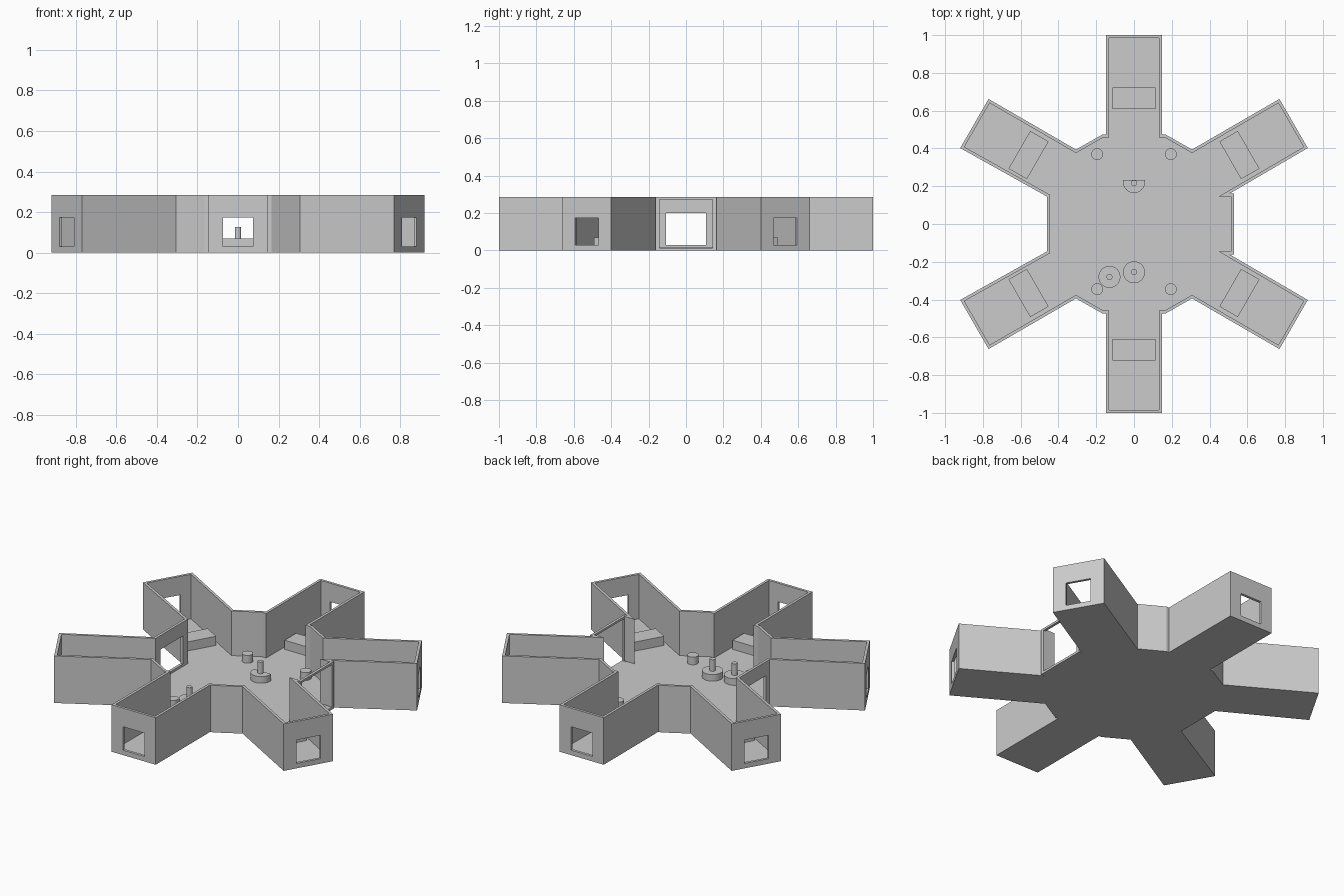
import bpy, bmesh, math
from mathutils import Matrix, Vector

cube = bpy.data.objects.get("Cube")
if cube:
    bpy.data.objects.remove(cube, do_unlink=True)

HEIGHT, WALL, FLOOR = 0.285, 0.016, 0.015

grey = bpy.data.materials.new("plain grey")
grey.use_nodes = True
grey.diffuse_color = (0.6, 0.6, 0.6, 1)
grey.node_tree.nodes["Principled BSDF"].inputs["Base Color"].default_value = (0.6, 0.6, 0.6, 1)


def prism(name, outline, z0, z1, matrix=Matrix()):
    """Extrude a counter-clockwise outline from z0 to z1."""
    bm = bmesh.new()
    face = bm.faces.new([bm.verts.new((x, y, z0)) for x, y in outline])
    grown = bmesh.ops.extrude_face_region(bm, geom=[face])["geom"]
    tops = [g for g in grown if isinstance(g, bmesh.types.BMVert)]
    bmesh.ops.translate(bm, verts=tops, vec=(0, 0, z1 - z0))
    bmesh.ops.recalc_face_normals(bm, faces=bm.faces)
    bm.transform(matrix)
    mesh = bpy.data.meshes.new(name)
    bm.to_mesh(mesh)
    bm.free()
    mesh.materials.append(grey)
    obj = bpy.data.objects.new(name, mesh)
    bpy.context.collection.objects.link(obj)
    return obj


def box(name, x0, x1, y0, y1, z0, z1, matrix=Matrix()):
    return prism(name, [(x0, y0), (x1, y0), (x1, y1), (x0, y1)], z0, z1, matrix)


def smooth(obj):
    bpy.ops.object.select_all(action='DESELECT')
    obj.select_set(True)
    bpy.context.view_layer.objects.active = obj
    bpy.ops.object.shade_smooth_by_angle()


def disc(name, x, y, radius, z0, z1, cut=None):
    """Upright cylinder, optionally cut flat on its back side."""
    pts = []
    for i in range(32):
        a = math.tau * i / 32
        py = radius * math.sin(a)
        pts.append((x + radius * math.cos(a), y + py))
    if cut is not None:
        pts = [(x + radius, y + cut), (x - radius, y + cut)] + [p for p in pts if p[1] < y + 0.001]
        pts = sorted(pts, key=lambda p: math.atan2(p[1] - y, p[0] - x))
    obj = prism(name, pts, z0, z1)
    smooth(obj)
    return obj


def inset(outline, d):
    """Mitred inward offset of a counter-clockwise outline."""
    pts = [Vector(p) for p in outline]
    result = []
    for i, p in enumerate(pts):
        a = (p - pts[i - 1]).normalized()
        b = (pts[(i + 1) % len(pts)] - p).normalized()
        na, nb = Vector((-a.y, a.x)), Vector((-b.y, b.x))
        result.append(tuple(p + (na + nb) * d / (1 + na.dot(nb))))
    return result


def cut(target, cutter):
    cutter.hide_render = True
    mod = target.modifiers.new("cut", 'BOOLEAN')
    mod.operation = 'DIFFERENCE'
    mod.solver = 'EXACT'
    mod.object = cutter
    bpy.context.view_layer.objects.active = target
    bpy.ops.object.modifier_apply(modifier=mod.name)
    bpy.data.objects.remove(cutter, do_unlink=True)


# Outline of the hub and its six wings, back half mirrored to the front
half = [(0.53, 0.162), (0.508, 0.162), (0.92, 0.402), (0.77, 0.662), (0.307, 0.394),
        (0.165, 0.475), (0.148, 0.475), (0.148, 1), (-0.148, 1), (-0.148, 0.475),
        (-0.165, 0.475), (-0.307, 0.394), (-0.77, 0.662), (-0.92, 0.402), (-0.46, 0.145)]
outline = half + [(x, -y) for x, y in reversed(half)]

# Walled shell with an open top
shell = prism("walls_and_floor", outline, 0, HEIGHT)
cut(shell, prism("cutter", inset(outline, WALL), FLOOR, HEIGHT + 0.1))

# Wide framed doorway on one side, smaller opening on the other
cut(shell, box("cutter", 0.49, 0.6, -0.142, 0.142, FLOOR - 0.001, 0.272))
cut(shell, box("cutter", -0.55, -0.4, -0.108, 0.108, 0.03, 0.2))

# Each wing: end window and bench; angled wings sit slightly off the radius
wings = [("back", 90, 0), ("front", -90, 0), ("back_left", 30, 0.037),
         ("back_right", 150, -0.037), ("front_left", -30, -0.037), ("front_right", -150, 0.037)]
for name, angle, shift in wings:
    m = Matrix.Rotation(math.radians(angle), 4, 'Z') @ Matrix.Translation((0, shift, 0))
    cut(shell, box("cutter", 0.93, 1.1, -0.073, 0.073, 0.03, 0.172, m))
    box(name + "_bench", 0.61, 0.722, -0.115, 0.115, FLOOR, 0.07, m)

# Four stools around the hub
for side, x in (("left", 0.195), ("right", -0.195)):
    for end, y in (("back", 0.37), ("front", -0.345)):
        disc(f"{end}_{side}_stool", x, y, 0.031, FLOOR, 0.062)

# Round pedestals with posts; the back one is cut flat
for name, x, y, flat in (("front_pedestal", 0, -0.255, None),
                         ("side_pedestal", -0.13, -0.28, None),
                         ("back_pedestal", 0, 0.222, 0.012)):
    disc(name, x, y, 0.058, FLOOR, 0.055, flat)
    disc(name + "_post", x, y - (0.006 if flat else 0), 0.016, 0.055, 0.125)
